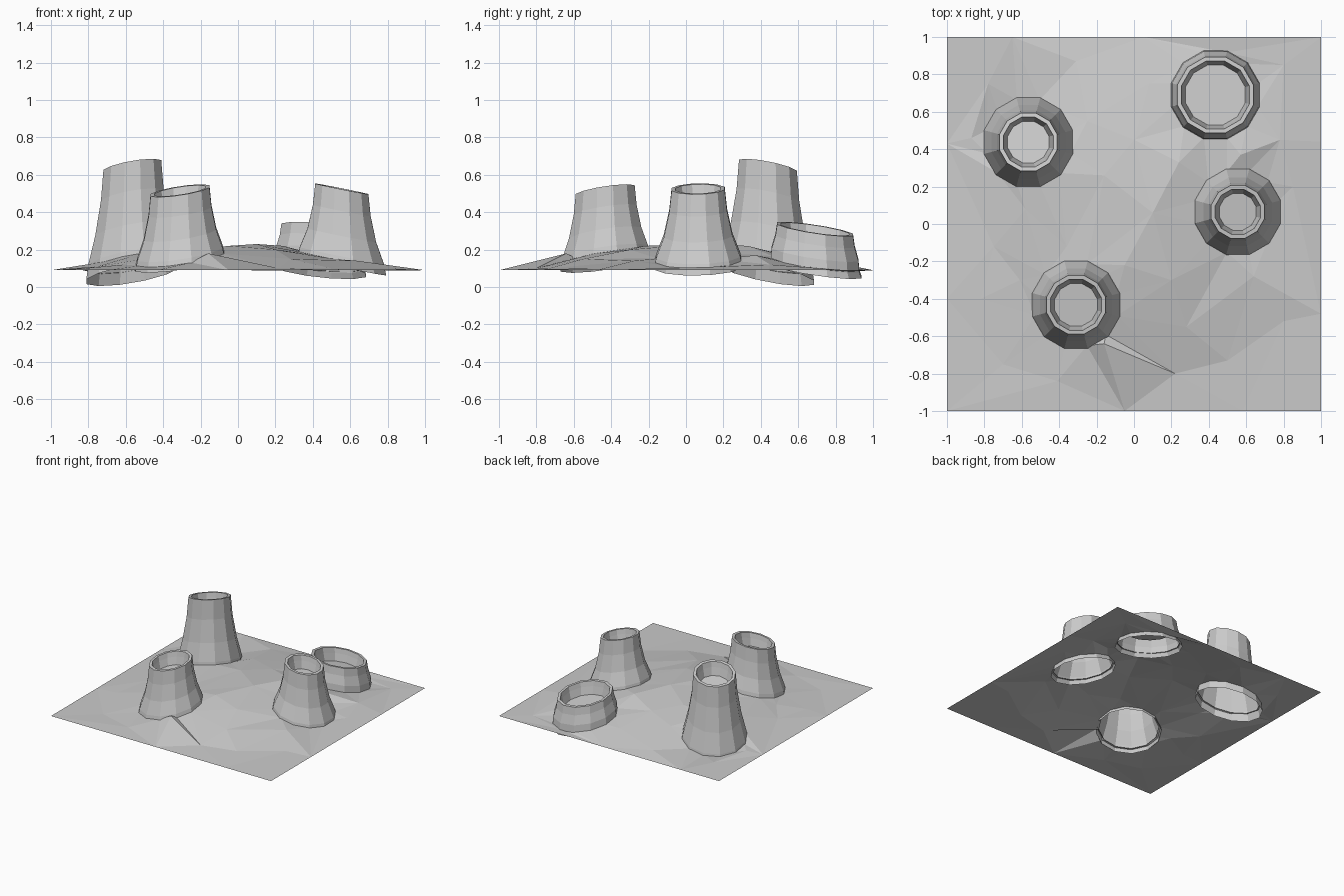
import bpy, bmesh, math
from mathutils import Vector
from mathutils.geometry import delaunay_2d_cdt

if "Cube" in bpy.data.objects:
    bpy.data.objects.remove(bpy.data.objects["Cube"])

SIDES = 12

# name: centre x, y, slope x, y, bottom z, ground z, rim z, base/shoulder/rim radius
VENTS = {
    "vent_back_left": (-0.565, 0.438, 0.17, -0.19, 0.070, 0.13, 0.645, 0.255, 0.205, 0.160),
    "vent_front_left": (-0.310, -0.432, 0.15, 0.15, 0.128, 0.155, 0.515, 0.248, 0.200, 0.163),
    "vent_right": (0.555, 0.065, -0.20, 0.02, 0.110, 0.145, 0.525, 0.245, 0.190, 0.147),
    "vent_back_right": (0.435, 0.690, -0.11, -0.15, 0.090, 0.125, 0.310, 0.257, 0.240, 0.210),
}


def ring(cx, cy, sx, sy, r, z):
    """Points of a level ring sheared to the local ground slope."""
    pts = []
    for i in range(SIDES):
        a = 2 * math.pi * (i + 0.5) / SIDES
        x, y = r * math.cos(a), r * math.sin(a)
        pts.append((cx + x, cy + y, z + sx * x + sy * y))
    return pts


def finish(bm, name):
    mesh = bpy.data.meshes.new(name)
    bm.to_mesh(mesh)
    bm.free()
    bpy.context.collection.objects.link(bpy.data.objects.new(name, mesh))


def build_vent(name, cx, cy, sx, sy, zb, zg, zt, rb, rm, rt):
    h = zt - zb
    profile = [(rb, zb), (rb - 0.012, zb + 0.14 * h), (rm, zb + 0.40 * h),
               (rt + 0.3 * (rm - rt), zb + 0.72 * h), (rt, zt),
               (rt - 0.022, zt), (rt - 0.030, zt - 0.04), (rt - 0.045, zt - 0.10)]
    bm = bmesh.new()
    loops = [[bm.verts.new(p) for p in ring(cx, cy, sx, sy, r, z)] for r, z in profile]
    for lo, hi in zip(loops, loops[1:]):
        for i in range(SIDES):
            j = (i + 1) % SIDES
            bm.faces.new((lo[i], lo[j], hi[j], hi[i]))
    bm.faces.new(loops[-1])  # crater floor
    finish(bm, name)


for name, data in VENTS.items():
    build_vent(name, *data)

# Ground: scattered height points, raised in the middle, flat at the border
EDGE = 0.09
border = [(-1, -1), (-0.05, -1), (0.58, -1), (1, -1), (1, -0.48), (1, 0.44),
          (1, 1), (0.05, 1), (-0.65, 1), (-1, 1), (-1, 0.43), (-1, -0.4)]
heights = [
    (-0.31, 0.87, 0.11), (-0.16, 0.26, 0.21), (-0.36, -0.12, 0.18), (-0.05, -0.22, 0.22),
    (0.20, -0.30, 0.20), (0.22, -0.80, 0.10), (-0.41, -0.84, 0.095), (-0.16, -0.64, 0.18),
    (0.28, -0.55, 0.15), (0.64, -0.28, 0.14), (0.50, -0.73, 0.10), (-0.75, -0.12, 0.11),
    (-0.61, -0.30, 0.12), (0.00, 0.45, 0.19), (0.24, 0.33, 0.22), (0.10, 0.06, 0.23),
    (-0.82, -0.40, 0.10), (-0.58, 0.08, 0.16), (-0.87, 0.46, 0.10), (0.80, -0.52, 0.10),
    (-0.25, 0.55, 0.17), (0.57, 0.37, 0.17), (0.08, 0.75, 0.14), (0.78, 0.45, 0.12),
    (-0.70, -0.75, 0.09), (0.85, 0.20, 0.11), (0.80, 0.85, 0.09), (-0.78, 0.75, 0.09),
]
pts = [Vector((x, y, EDGE)) for x, y in border] + [Vector(p) for p in heights]
for cx, cy, sx, sy, zb, zg, zt, rb, rm, rt in VENTS.values():
    pts += [Vector(p) for p in ring(cx, cy, sx, sy, rb - 0.022, zg)]

verts, _, faces, _, _, _ = delaunay_2d_cdt([p.xy for p in pts], [], [], 0, 1e-5)
bm = bmesh.new()
gv = [bm.verts.new((v.x, v.y, min(pts, key=lambda p: (p.xy - v).length).z)) for v in verts]
for f in faces:
    c = sum((verts[i] for i in f), Vector((0, 0))) / len(f)
    # leave the ground open inside each vent
    inside = any((c - Vector(d[:2])).length < (d[7] - 0.022) * 0.96
                 and all((verts[i] - Vector(d[:2])).length < d[7] - 0.01 for i in f)
                 for d in VENTS.values())
    if not inside:
        bm.faces.new([gv[i] for i in f])
finish(bm, "ground")
